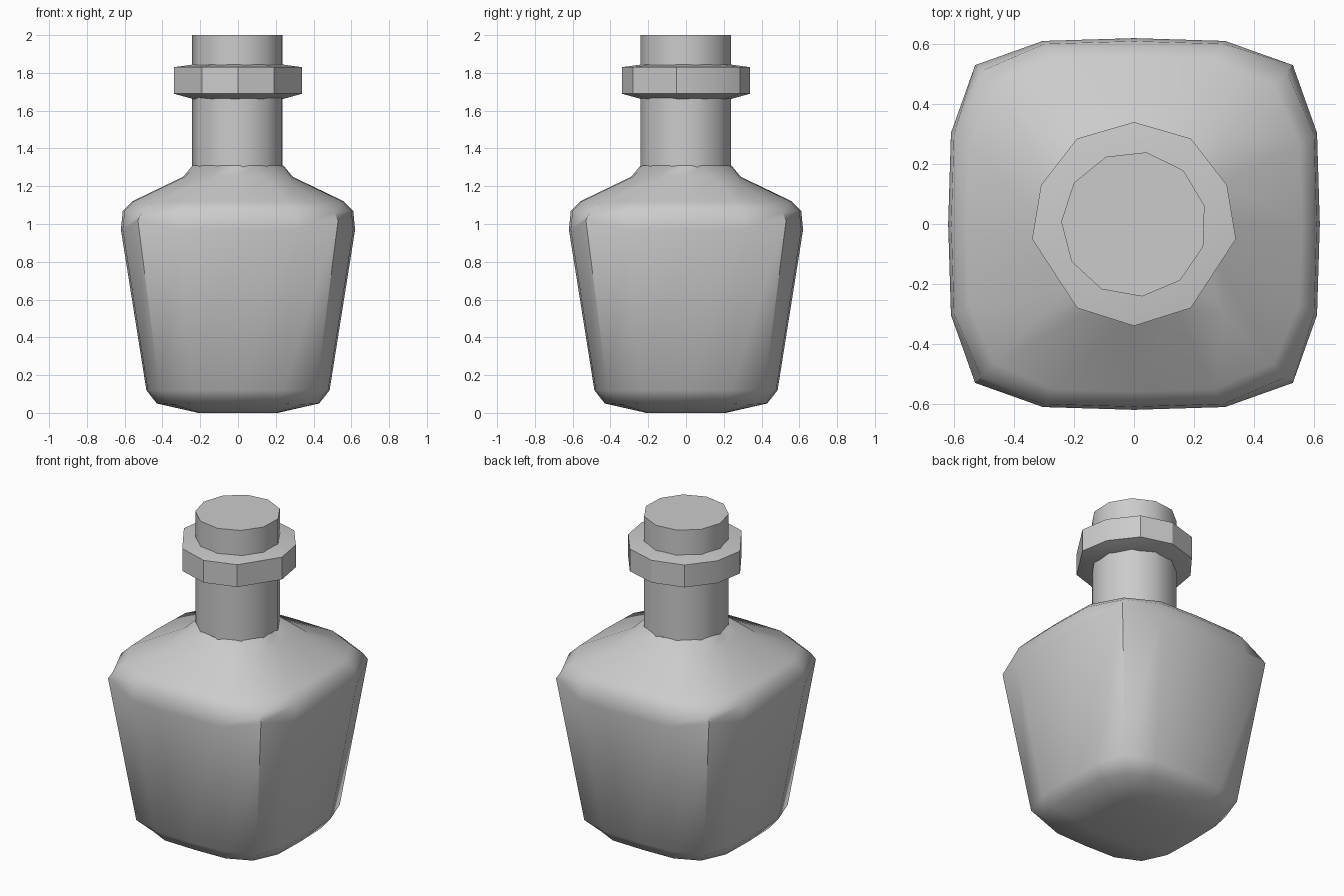
import bpy, bmesh, math

if "Cube" in bpy.data.objects:
    bpy.data.objects.remove(bpy.data.objects["Cube"])


def loft(name, rings, angle=45):
    """Skin closed rings of equal point count and cap both ends."""
    bm = bmesh.new()
    vs = [[bm.verts.new(p) for p in ring] for ring in rings]
    n = len(vs[0])
    for a, b in zip(vs, vs[1:]):
        for i in range(n):
            j = (i + 1) % n
            bm.faces.new((a[i], a[j], b[j], b[i]))
    bm.faces.new(vs[0][::-1])
    bm.faces.new(vs[-1])
    bmesh.ops.recalc_face_normals(bm, faces=bm.faces)
    me = bpy.data.meshes.new(name)
    bm.to_mesh(me)
    bm.free()
    ob = bpy.data.objects.new(name, me)
    bpy.context.collection.objects.link(ob)
    bpy.ops.object.select_all(action='DESELECT')
    ob.select_set(True)
    bpy.context.view_layer.objects.active = ob
    bpy.ops.object.shade_smooth_by_angle(angle=math.radians(angle))
    return ob


def square_ring(zm, m, zc, c, along, side):
    """Rounded square: a corner and three side points, turned four times."""
    quarter = [(c, -c, zc), (m * side, -m * along, zm),
               (m, 0, zm), (m * side, m * along, zm)]
    ring = []
    for k in range(4):
        co, si = round(math.cos(k * math.pi / 2)), round(math.sin(k * math.pi / 2))
        ring += [(x * co - y * si, x * si + y * co, z) for x, y, z in quarter]
    return ring


# Body: tapered square flask (side height, side radius, corner height, corner)
body = [
    (0.00, 0.21, 0.00, 0.20, 0.49, 1.0),
    (0.05, 0.43, 0.045, 0.35, 0.49, 0.985),
    (0.12, 0.485, 0.12, 0.415, 0.49, 0.985),
    (0.97, 0.62, 1.02, 0.53, 0.49, 0.985),
    (1.07, 0.61, 1.06, 0.51, 0.49, 0.985),
    (1.12, 0.56, 1.11, 0.465, 0.48, 0.985),
    (1.25, 0.29, 1.20, 0.30, 0.45, 0.97),
    (1.31, 0.24, 1.31, 0.17, 0.383, 0.924),
]
loft("flask_body", [square_ring(*r) for r in body])

# Neck with flat closed mouth
angles = [math.radians(80 + 360 * i / 11) for i in range(11)]
loft("neck", [[(0.243 * math.cos(a), 0.243 * math.sin(a), z) for a in angles]
              for z in (1.22, 2.0)])

# Collar: irregular ten-sided lip with slanted top and bottom
half = [(0, 0.34), (0.19, 0.285), (0.31, 0.13), (0.34, -0.05), (0.19, -0.28), (0, -0.34)]
outline = half + [(-x, y) for x, y in half[-2:0:-1]]
loft("collar", [[(x * s, y * s, z) for x, y in outline]
                for s, z in ((0.68, 1.66), (1, 1.69), (1, 1.83), (0.68, 1.845))], 30)
